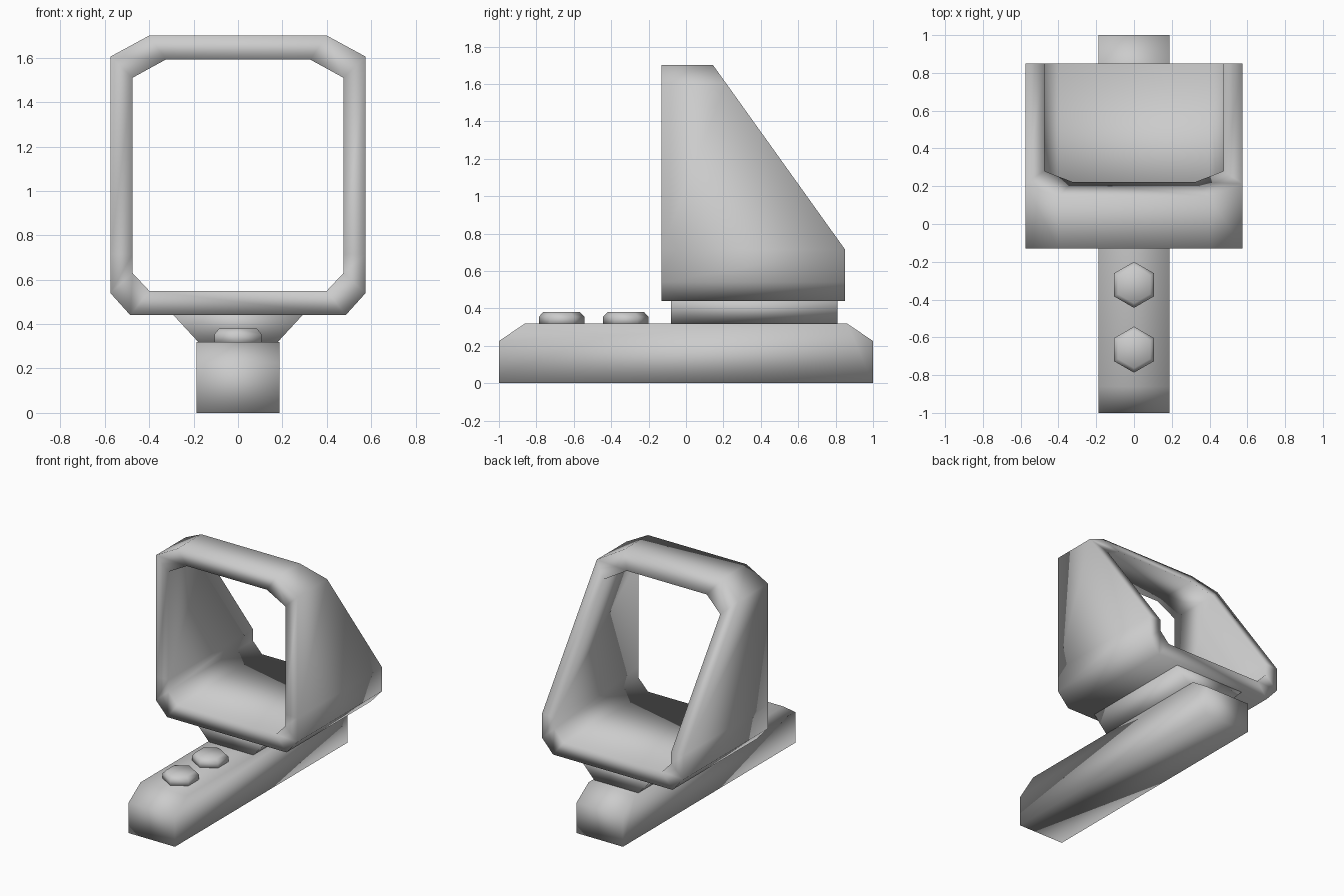
import bpy, bmesh, math

if "Cube" in bpy.data.objects:
    bpy.data.objects.remove(bpy.data.objects["Cube"])


def finish(name, bm):
    bmesh.ops.recalc_face_normals(bm, faces=bm.faces)
    mesh = bpy.data.meshes.new(name)
    bm.to_mesh(mesh)
    bm.free()
    for p in mesh.polygons:
        p.use_smooth = True
    obj = bpy.data.objects.new(name, mesh)
    bpy.context.collection.objects.link(obj)
    return obj


def loft(name, loops, cap=True, closed=False):
    """Skin a list of equal-length point loops."""
    bm = bmesh.new()
    rings = [[bm.verts.new(p) for p in loop] for loop in loops]
    pairs = list(zip(rings, rings[1:]))
    if closed:
        pairs.append((rings[-1], rings[0]))
    for a, b in pairs:
        n = len(a)
        for i in range(n):
            j = (i + 1) % n
            bm.faces.new((a[i], a[j], b[j], b[i]))
    if cap and not closed:
        bm.faces.new(rings[0])
        bm.faces.new(rings[-1])
    return finish(name, bm)


def mirrored(half):
    """Close a right-hand half profile by mirroring it across x = 0."""
    return half + [(-x, z) for x, z in reversed(half)]


# Rail base: side profile extruded across x
side = [(-1, 0), (1, 0), (1, 0.225), (0.86, 0.32), (-0.86, 0.32), (-1, 0.225)]
loft("rail_base", [[(x, y, z) for y, z in side] for x in (-0.188, 0.188)])

# Flared neck between the rail and the hood
neck = mirrored([(0.175, 0.315), (0.295, 0.445)])
loft("neck", [[(x, y, z) for x, z in neck] for y in (-0.08, 0.81)])

# Hood: chamfered window frame with a sloping back
FRONT, BACK, BEND = -0.13, 0.85, 0.715


def back_y(z):
    return min(BACK, 0.145 + (1.70 - z) * (BACK - 0.145) / (1.70 - BEND))


outer = mirrored([(0.485, 0.44), (0.575, 0.54), (0.575, BEND), (0.575, 1.605), (0.40, 1.70)])
inner = mirrored([(0.40, 0.55), (0.475, 0.63), (0.475, BEND), (0.475, 1.51), (0.325, 1.592)])
loft("hood", [
    [(x, FRONT, z) for x, z in outer],
    [(x, back_y(z), z) for x, z in outer],
    [(x, back_y(z), z) for x, z in inner],
    [(x, FRONT, z) for x, z in inner],
], closed=True)

# Two hexagonal bolts with chamfered heads
for i, cy in enumerate((-0.322, -0.665)):
    loops = []
    for r, z in ((0.122, 0.31), (0.122, 0.355), (0.098, 0.38)):
        loops.append([(r * math.sin(k * math.pi / 3), cy + r * math.cos(k * math.pi / 3), z)
                      for k in range(6)])
    loft(f"bolt_{i + 1}", loops)
